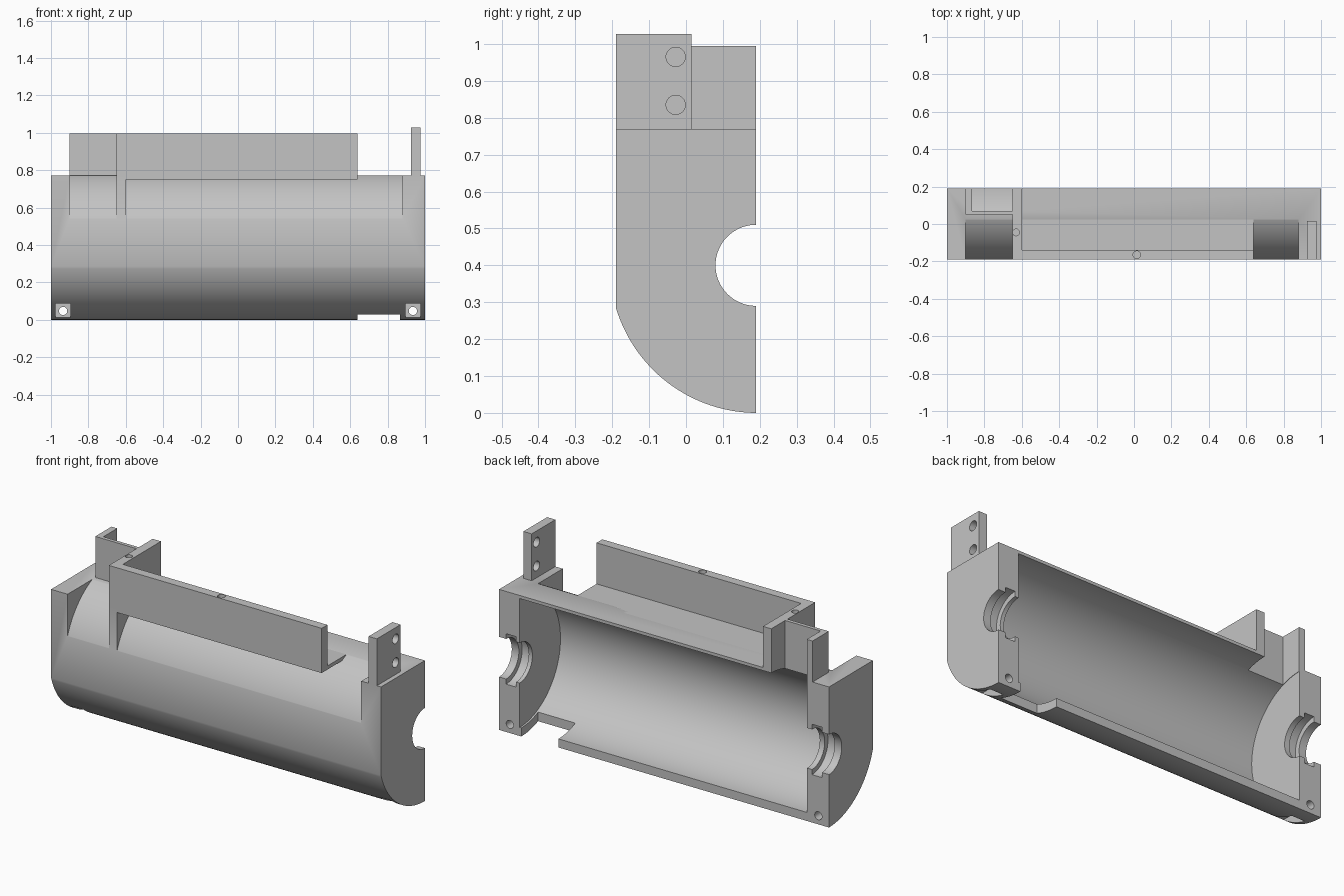
import bpy, bmesh
from math import sin, cos, asin, pi, sqrt
from mathutils import Matrix, Vector

if "Cube" in bpy.data.objects:
    bpy.data.objects.remove(bpy.data.objects["Cube"], do_unlink=True)

grey = bpy.data.materials.new("plain grey")
grey.use_nodes = True
grey.diffuse_color = (0.55, 0.55, 0.55, 1)
grey.node_tree.nodes["Principled BSDF"].inputs["Base Color"].default_value = (0.55, 0.55, 0.55, 1)

FRONT, BACK, TOP = -0.19, 0.19, 0.77   # body limits
AXIS = 0.40                            # drum axis height, on the back plane


def finish(name, bm):
    bmesh.ops.recalc_face_normals(bm, faces=bm.faces)
    mesh = bpy.data.meshes.new(name)
    bm.to_mesh(mesh)
    bm.free()
    mesh.materials.append(grey)
    ob = bpy.data.objects.new(name, mesh)
    bpy.context.collection.objects.link(ob)
    return ob


def prism(name, profile, x0, x1):
    """Extrude a (y, z) profile along x."""
    bm = bmesh.new()
    face = bm.faces.new([bm.verts.new((x0, y, z)) for y, z in profile])
    new = bmesh.ops.extrude_face_region(bm, geom=[face])["geom"]
    bmesh.ops.translate(bm, vec=(x1 - x0, 0, 0),
                        verts=[v for v in new if isinstance(v, bmesh.types.BMVert)])
    return finish(name, bm)


def box(name, x0, x1, y0, y1, z0, z1):
    return prism(name, [(y0, z0), (y1, z0), (y1, z1), (y0, z1)], x0, x1)


def rod(name, centre, radius, length, axis, sides=48):
    bm = bmesh.new()
    turn = Vector((0, 0, 1)).rotation_difference(Vector(axis)).to_matrix().to_4x4()
    bmesh.ops.create_cone(bm, cap_ends=True, segments=sides, radius1=radius, radius2=radius,
                          depth=length, matrix=Matrix.Translation(centre) @ turn)
    return finish(name, bm)


def cut(target, *cutters):
    for cutter in cutters:
        cutter.hide_render = True
        mod = target.modifiers.new("cut", "BOOLEAN")
        mod.operation, mod.solver, mod.object = "DIFFERENCE", "EXACT", cutter
        bpy.context.view_layer.objects.active = target
        bpy.ops.object.modifier_apply(modifier=mod.name)
        bpy.data.objects.remove(cutter, do_unlink=True)


def arc(radius, a0, a1, steps=40):
    """Arc about the drum axis; angle runs from straight down towards the front."""
    angles = [a0 + (a1 - a0) * i / steps for i in range(steps + 1)]
    return [(BACK - radius * sin(a), AXIS - radius * cos(a)) for a in angles]


X, Y, Z = (1, 0, 0), (0, 1, 0), (0, 0, 1)

# Housing: square top, rounded lower front
R = AXIS
edge = asin((BACK - FRONT) / 0.397)
lower = [(y, max(z, 0)) for y, z in arc(0.397, 0, edge)]
lower = [(y, z - 0.003 * (1 - i / 40)) for i, (y, z) in enumerate(lower)]
body = prism("housing", lower + [(FRONT, TOP), (BACK, TOP)], -1, 1)

# Drum bore and open windows that expose the drum shell
cut(body, rod("bore", (0.004, BACK, AXIS), 0.353, 1.742, X, 128))
SHELL = 0.405
start = pi - asin((BACK - FRONT + 0.005) / SHELL)
stop = pi - asin(sqrt(SHELL ** 2 - (TOP + 0.002 - AXIS) ** 2) / SHELL)
window = arc(SHELL, start, stop)
window += [(window[-1][0], 0.9), (-0.3, 0.9), (-0.3, window[0][1])]
for x0, x1 in ((-0.9, -0.65), (-0.6, 0.88)):
    cut(body, prism("window", window, x0, x1))

# Top pocket and bottom lip notch
cut(body, box("pocket", -0.865, -0.65, 0.07, 0.3, 0.5, 0.9),
    box("lip_notch", 0.64, 0.865, 0.045, 0.3, -0.1, 0.2))

# Shaft seats with grooves, and screw recesses in both end walls
for s in (-1, 1):
    cut(body, rod("shaft_seat", (s * 0.95, BACK, AXIS), 0.11, 0.3, X, 64),
        rod("seat_groove", (s * 0.927, BACK, AXIS), 0.138, 0.06, X, 64),
        box("recess", s * 0.935 - 0.04, s * 0.935 + 0.04, -0.3, 0.1, 0.008, 0.088),
        rod("screw_hole", (s * 0.935, 0.1, 0.047), 0.022, 0.6, Y))

# Upright tray walls on top
panel = box("front_panel", -0.6, 0.64, FRONT, -0.14, 0.75, 0.995)
cut(panel, rod("pin_hole", (0.015, -0.165, 1), 0.02, 0.2, Z))
floor = box("tray_floor", -0.6, 0.64, -0.14, 0.06, 0.75, TOP)
divider = box("divider_wall", -0.65, -0.6, FRONT, BACK, TOP, 0.995)
cut(divider, rod("pin_hole", (-0.63, -0.045, 1), 0.018, 0.2, Z))
pocket_front = box("pocket_front_wall", -0.9, -0.65, 0.05, 0.07, TOP, 0.995)
pocket_side = box("pocket_side_wall", -0.9, -0.865, 0.07, BACK, TOP, 0.995)

# Mounting bracket with two holes
bracket = box("mounting_bracket", 0.925, 0.975, FRONT, 0.015, TOP, 1.027)
for z in (0.835, 0.965):
    cut(bracket, rod("bracket_hole", (0.95, -0.028, z), 0.026, 0.2, X))

bpy.ops.object.select_all(action="DESELECT")
for ob in (body, panel, floor, divider, pocket_front, pocket_side, bracket):
    ob.select_set(True)
bpy.context.view_layer.objects.active = body
bpy.ops.object.shade_smooth_by_angle(angle=0.5)
